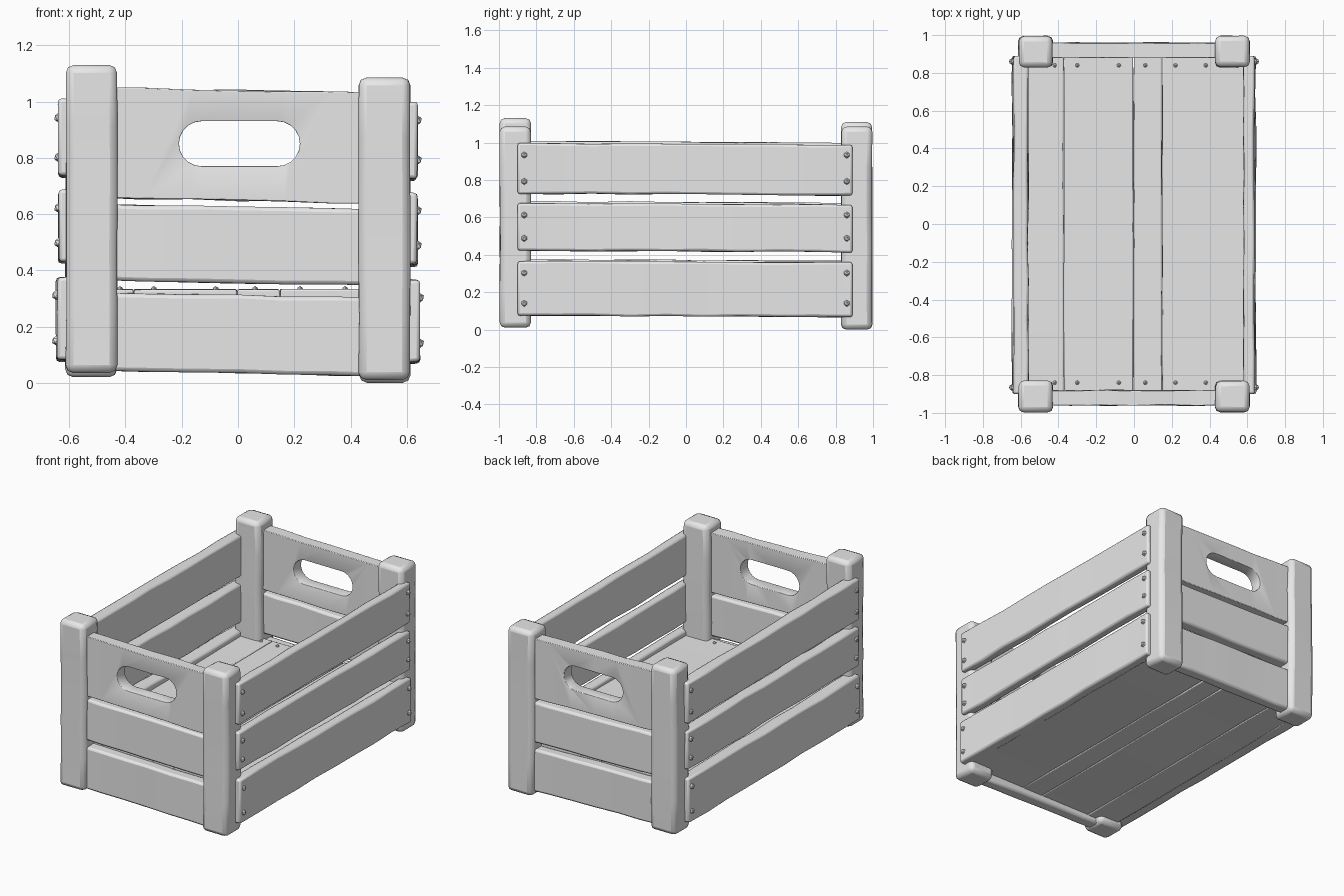
import bpy, bmesh, math, random
from mathutils import Vector

if "Cube" in bpy.data.objects:
    bpy.data.objects.remove(bpy.data.objects["Cube"])

random.seed(4)
wood = bpy.data.materials.new("plain_grey_wood")
wood.diffuse_color = (0.8, 0.8, 0.8, 1)
wood.use_nodes = True
wood.node_tree.nodes["Principled BSDF"].inputs["Base Color"].default_value = wood.diffuse_color


def finish(name, bm, bevel=0.0, cutter=None, segments=2):
    mesh = bpy.data.meshes.new(name)
    bmesh.ops.recalc_face_normals(bm, faces=bm.faces)
    bm.to_mesh(mesh)
    bm.free()
    mesh.materials.append(wood)
    ob = bpy.data.objects.new(name, mesh)
    bpy.context.collection.objects.link(ob)
    bpy.ops.object.select_all(action='DESELECT')
    ob.select_set(True)
    bpy.context.view_layer.objects.active = ob
    if cutter:
        cut = ob.modifiers.new("hand_hole", 'BOOLEAN')
        cut.object, cut.solver = cutter, 'EXACT'
    if bevel:
        b = ob.modifiers.new("worn_edges", 'BEVEL')
        b.width, b.segments = bevel, segments
        b.limit_method, b.angle_limit = 'ANGLE', math.radians(35)
    bpy.ops.object.shade_smooth_by_angle(angle=math.radians(40))
    return ob


def plank(name, lo, hi, axis, bevel=0.02, cuts=7, wobble=0.005, tilt=0.0, cutter=None):
    """Box sliced along its long axis, each slice nudged for a hand-hewn edge."""
    lo, hi = Vector(lo), Vector(hi)
    bm = bmesh.new()
    bmesh.ops.create_cube(bm, size=1)
    for v in bm.verts:
        v.co = Vector((lo[i] + (v.co[i] + 0.5) * (hi[i] - lo[i]) for i in range(3)))
    for k in range(1, cuts):
        point = lo.lerp(hi, k / cuts)
        normal = Vector((0, 0, 0))
        normal[axis] = 1
        bmesh.ops.bisect_plane(bm, geom=bm.verts[:] + bm.edges[:] + bm.faces[:],
                               plane_co=point, plane_no=normal)
    mid = (lo[axis] + hi[axis]) / 2
    for v in bm.verts:
        t = v.co[axis] - mid
        for i in range(3):
            if i != axis:
                v.co[i] += random.uniform(-wobble, wobble)
        if axis != 2:
            v.co.z += t * tilt
    return finish(name, bm, bevel, cutter)


# Corner posts, each with its own height
for name, sx, sy, z0, z1 in (("post_front_left", -1, -1, 0.035, 1.13),
                             ("post_front_right", 1, -1, 0.01, 1.085),
                             ("post_back_left", -1, 1, 0.02, 1.11),
                             ("post_back_right", 1, 1, 0.0, 1.085)):
    xs, ys = sorted((sx * 0.43, sx * 0.612)), sorted((sy * 0.83, sy * 0.995))
    plank(name, (xs[0], ys[0], z0), (xs[1], ys[1], z1), 2, bevel=0.028, cuts=5, wobble=0.003)

# Rounded hand hole cutter shared by both ends
bm = bmesh.new()
ring = []
for cx, start in ((0.14, -90), (-0.13, 90)):
    for k in range(11):
        a = math.radians(start + 18 * k)
        ring.append(bm.verts.new((cx + 0.08 * math.cos(a), -1.3, 0.85 + 0.08 * math.sin(a))))
face = bm.faces.new(ring)
ext = bmesh.ops.extrude_face_region(bm, geom=[face])
bmesh.ops.translate(bm, vec=(0, 2.6, 0), verts=[g for g in ext["geom"] if isinstance(g, bmesh.types.BMVert)])
hole = finish("hand_hole_cutter", bm)
hole.hide_render = True
hole.hide_viewport = True
hole.display_type = 'WIRE'

# End slats, slightly sloping, running between the posts
for end, sy in (("front", -1), ("back", 1)):
    ys = sorted((sy * 0.88, sy * 0.96))
    for level, z0, z1 in (("lower", 0.033, 0.312), ("middle", 0.355, 0.625), ("upper", 0.647, 1.04)):
        plank(f"{end}_{level}_slat", (-0.5, ys[0], z0), (0.5, ys[1], z1), 0, tilt=-0.02, cuts=6,
              bevel=0.014, wobble=0.003, cutter=hole if level == "upper" else None)

# Long side slats overlapping the outside of the posts, with nail heads
for side, sx, inner, lift in (("left", -1, 0.56, 0.01), ("right", 1, 0.58, 0.0)):
    for level, z0, z1, outer in (("lower", 0.07, 0.362, 0.645), ("middle", 0.418, 0.672, 0.637),
                                 ("upper", 0.722, 0.993, 0.637)):
        xs = sorted((sx * inner, sx * outer))
        plank(f"{side}_{level}_slat", (xs[0], -0.9, z0 + lift), (xs[1], 0.89, z1 + lift), 1,
              tilt=-0.005, cuts=9, bevel=0.012, wobble=0.004)
        bm = bmesh.new()
        for y in (-0.865, 0.86):
            for z in (z0 + 0.07, z1 - 0.06):
                made = bmesh.ops.create_icosphere(bm, subdivisions=1, radius=0.018)
                for v in made["verts"]:
                    v.co += Vector((sx * outer, y, z + lift))
        finish(f"{side}_{level}_nails", bm)

# Floor boards with narrow seams
seams = (-0.575, -0.372, -0.003, 0.148, 0.595)
for n, (a, b) in enumerate(zip(seams, seams[1:])):
    plank(f"floor_board_{n + 1}", (a + 0.001, -0.89, 0.075), (b - 0.001, 0.89, 0.332), 1,
          bevel=0.006, cuts=6, wobble=0.002)

# Floor nails near both ends
bm = bmesh.new()
for y in (-0.84, 0.84):
    for x in (-0.42, -0.3, -0.08, 0.06, 0.22, 0.38):
        made = bmesh.ops.create_icosphere(bm, subdivisions=1, radius=0.012)
        for v in made["verts"]:
            v.co += Vector((x, y, 0.332))
finish("floor_nails", bm)
